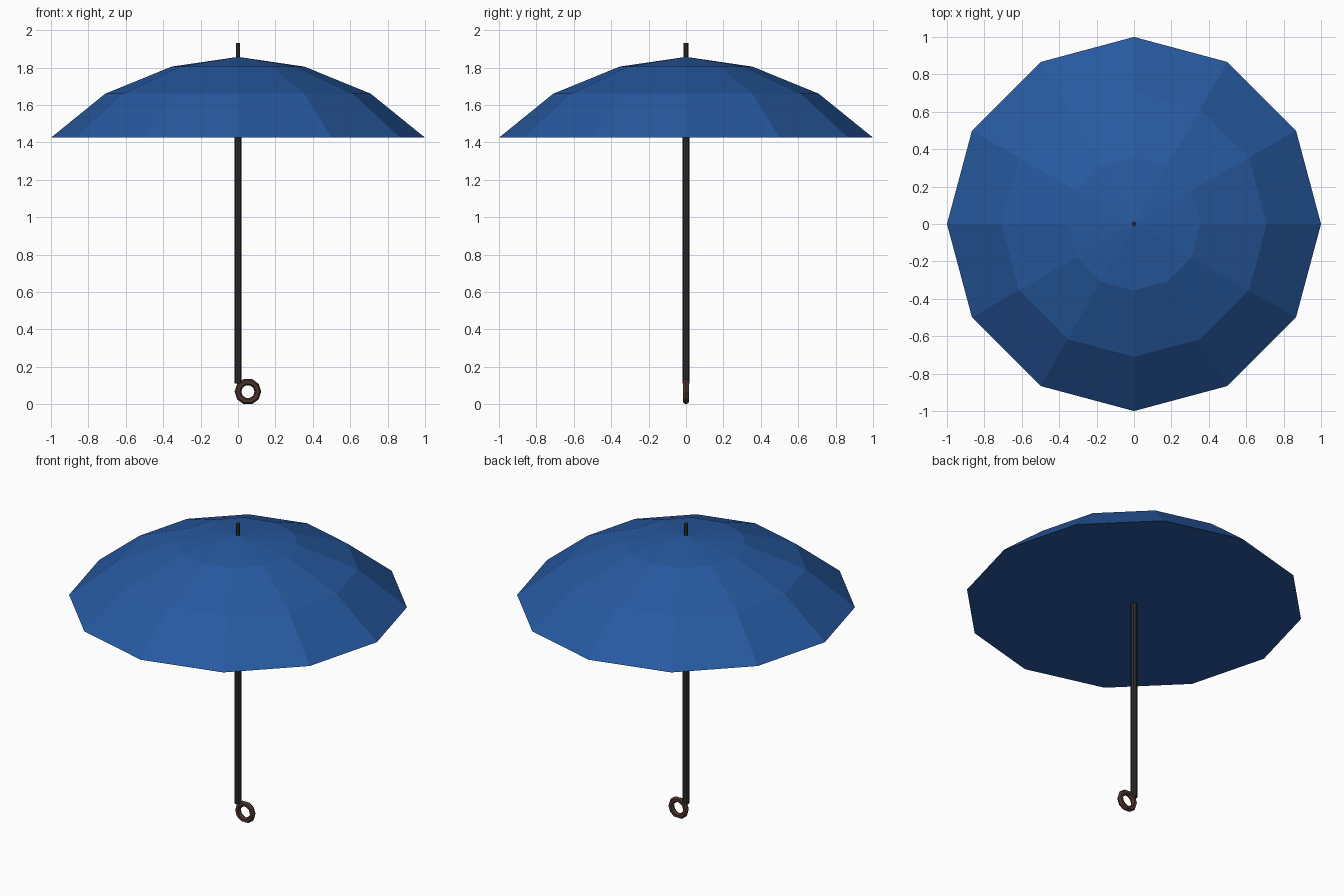
import bpy
import bmesh
from math import cos, sin, pi

cube = bpy.data.objects.get("Cube")
if cube:
    bpy.data.objects.remove(cube, do_unlink=True)


def material(name, rgb):
    mat = bpy.data.materials.new(name)
    mat.use_nodes = True
    colour = (*rgb, 1)
    mat.diffuse_color = colour
    mat.node_tree.nodes["Principled BSDF"].inputs["Base Color"].default_value = colour
    return mat


def rod(name, radius, bottom, top, sides, mat):
    bpy.ops.mesh.primitive_cylinder_add(
        vertices=sides, radius=radius, depth=top - bottom,
        location=(0, 0, (bottom + top) / 2))
    obj = bpy.context.object
    obj.name = name
    obj.data.materials.append(mat)
    return obj


blue = material("canopy blue", (0.02, 0.1, 0.35))
black = material("shaft black", (0.027, 0.027, 0.027))
brown = material("handle brown", (0.075, 0.036, 0.028))

# Canopy: faceted twelve-sided dome with a flat closed underside
SIDES = 12
bm = bmesh.new()
rings = []
for radius, z in [(1, 1.425), (0.71, 1.66), (0.355, 1.805)]:
    rings.append([bm.verts.new((radius * cos(2 * pi * i / SIDES),
                                radius * sin(2 * pi * i / SIDES), z))
                  for i in range(SIDES)])
apex = bm.verts.new((0, 0, 1.857))
for i in range(SIDES):
    j = (i + 1) % SIDES
    for low, high in zip(rings, rings[1:]):
        bm.faces.new((low[i], low[j], high[j], high[i]))
    bm.faces.new((rings[-1][i], rings[-1][j], apex))
bm.faces.new(rings[0][::-1])
mesh = bpy.data.meshes.new("canopy")
bm.to_mesh(mesh)
bm.free()
mesh.materials.append(blue)
canopy = bpy.data.objects.new("canopy", mesh)
bpy.context.collection.objects.link(canopy)

# Shaft below the canopy and the small tip above it
rod("shaft", 0.02, 0.11, 1.45, 8, black)
rod("tip", 0.013, 1.8, 1.93, 6, black)

# Ring handle hanging beside the foot of the shaft
bpy.ops.mesh.primitive_torus_add(
    major_segments=10, minor_segments=6, major_radius=0.053, minor_radius=0.018,
    location=(0.053, 0, 0.0675), rotation=(pi / 2, 0, 0))
handle = bpy.context.object
handle.name = "ring_handle"
handle.data.materials.append(brown)
